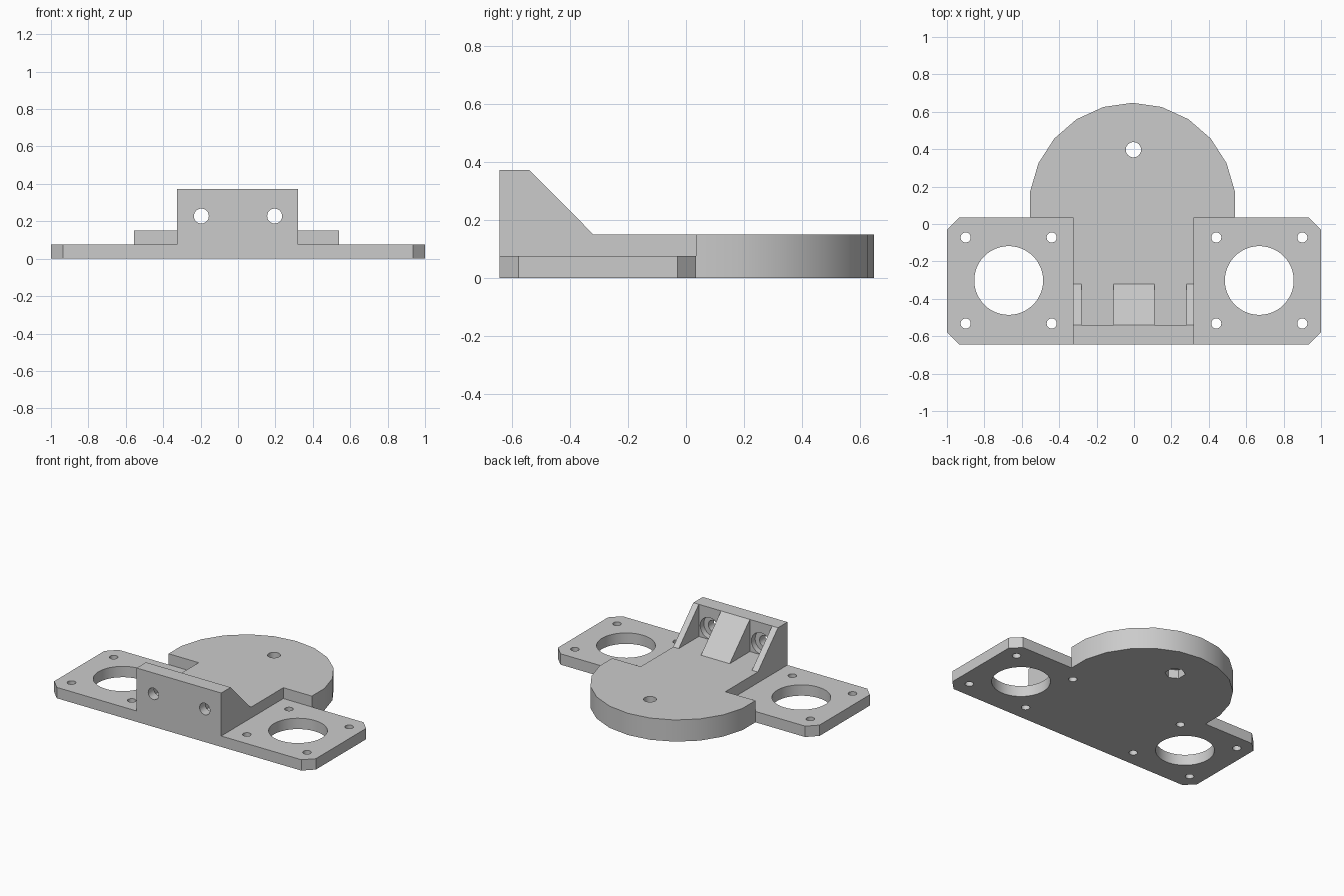
import bpy, bmesh, math
from mathutils import Matrix

if "Cube" in bpy.data.objects:
    bpy.data.objects.remove(bpy.data.objects["Cube"], do_unlink=True)

grey = bpy.data.materials.new("light grey")
grey.use_nodes = True
grey.diffuse_color = (0.6, 0.6, 0.6, 1)
grey.node_tree.nodes["Principled BSDF"].inputs["Base Color"].default_value = (0.6, 0.6, 0.6, 1)

LEFT, RIGHT, FRONT, STEP = 0.322, -0.325, -0.643, 0.035
THIN, THICK, TOP = 0.075, 0.15, 0.372


def finish(name, bm):
    bmesh.ops.recalc_face_normals(bm, faces=bm.faces)
    mesh = bpy.data.meshes.new(name)
    bm.to_mesh(mesh)
    bm.free()
    mesh.materials.append(grey)
    ob = bpy.data.objects.new(name, mesh)
    bpy.context.collection.objects.link(ob)
    return ob


def extrude(name, points, offset):
    """Solid from a flat outline swept along an offset."""
    bm = bmesh.new()
    face = bm.faces.new([bm.verts.new(p) for p in points])
    new = bmesh.ops.extrude_face_region(bm, geom=[face])["geom"]
    bmesh.ops.translate(bm, vec=offset, verts=[v for v in new if isinstance(v, bmesh.types.BMVert)])
    return finish(name, bm)


def cylinder(bm, centre, radius, depth, sides=24, along_y=False):
    turn = Matrix.Rotation(math.pi / 2, 4, "X") if along_y else Matrix()
    bmesh.ops.create_cone(bm, cap_ends=True, segments=sides, radius1=radius, radius2=radius,
                          depth=depth, matrix=Matrix.Translation(centre) @ turn)


def combine(target, other, operation):
    mod = target.modifiers.new(operation.title(), "BOOLEAN")
    mod.operation, mod.solver, mod.object = operation, "EXACT", other
    bpy.context.view_layer.objects.active = target
    bpy.ops.object.modifier_apply(modifier=mod.name)
    bpy.data.objects.remove(other, do_unlink=True)


# Centre plate: faceted round back with a straight neck to the front
cx, cy, r, sides = -0.008, 0.095, 0.553, 22
arc = []
for i in range(-5, 6):
    a = i * 2 * math.pi / sides
    arc.append((cx + r * math.sin(a), cy + r * math.cos(a), 0))
outline = ([(RIGHT, FRONT, 0), (RIGHT, STEP, 0), (arc[0][0], STEP, 0)] + arc
           + [(arc[-1][0], STEP, 0), (LEFT, STEP, 0), (LEFT, FRONT, 0)])
body = extrude("mounting_plate", outline, (0, 0, THICK))

# Side flanges with clipped outer corners
c = 0.065
for s, inner in ((-1, RIGHT), (1, LEFT)):
    pts = [(inner - s * 0.1, FRONT, 0), (s * (1 - c), FRONT, 0), (s, FRONT + c, 0),
           (s, STEP - c, 0), (s * (1 - c), STEP, 0), (inner - s * 0.1, STEP, 0)]
    combine(body, extrude("flange", pts, (0, 0, THIN)), "UNION")

# Upright wall and its three sloping ribs
wall_back, rib_end = -0.54, -0.32
bracket = [(FRONT, 0.05), (FRONT, TOP), (wall_back, TOP), (rib_end, THICK), (rib_end, 0.05)]
upright = extrude("upright", [(RIGHT, y, z) for y, z in bracket], (LEFT - RIGHT, 0, 0))
for x0, x1 in ((-0.28, -0.11), (0.11, 0.28)):
    slot = [(x0, wall_back, THICK), (x1, wall_back, THICK), (x1, 0, THICK), (x0, 0, THICK)]
    combine(upright, extrude("slot", slot, (0, 0, 0.5)), "DIFFERENCE")
combine(body, upright, "UNION")

# Through holes
bm = bmesh.new()
for s in (-1, 1):
    cylinder(bm, (s * 0.67, -0.302, 0), 0.184, 0.5, 48)
    for dx in (-0.23, 0.23):
        for dy in (-0.23, 0.23):
            cylinder(bm, (s * 0.67 + dx, -0.302 + dy, 0), 0.027, 0.5)
    cylinder(bm, (s * 0.196, FRONT, 0.228), 0.04, 0.4, along_y=True)
cylinder(bm, (-0.003, 0.397, 0), 0.041, 0.5)
combine(body, finish("holes", bm), "DIFFERENCE")

# Recesses behind the wall holes and the hexagonal nut pocket underneath
bm = bmesh.new()
for s in (-1, 1):
    cylinder(bm, (s * 0.196, wall_back, 0.228), 0.074, 0.08, along_y=True)
cylinder(bm, (-0.003, 0.397, 0), 0.065, 0.12, 6)
combine(body, finish("recesses", bm), "DIFFERENCE")

bpy.ops.object.select_all(action="DESELECT")
body.select_set(True)
bpy.context.view_layer.objects.active = body
bpy.ops.object.shade_smooth_by_angle(angle=math.radians(30))
